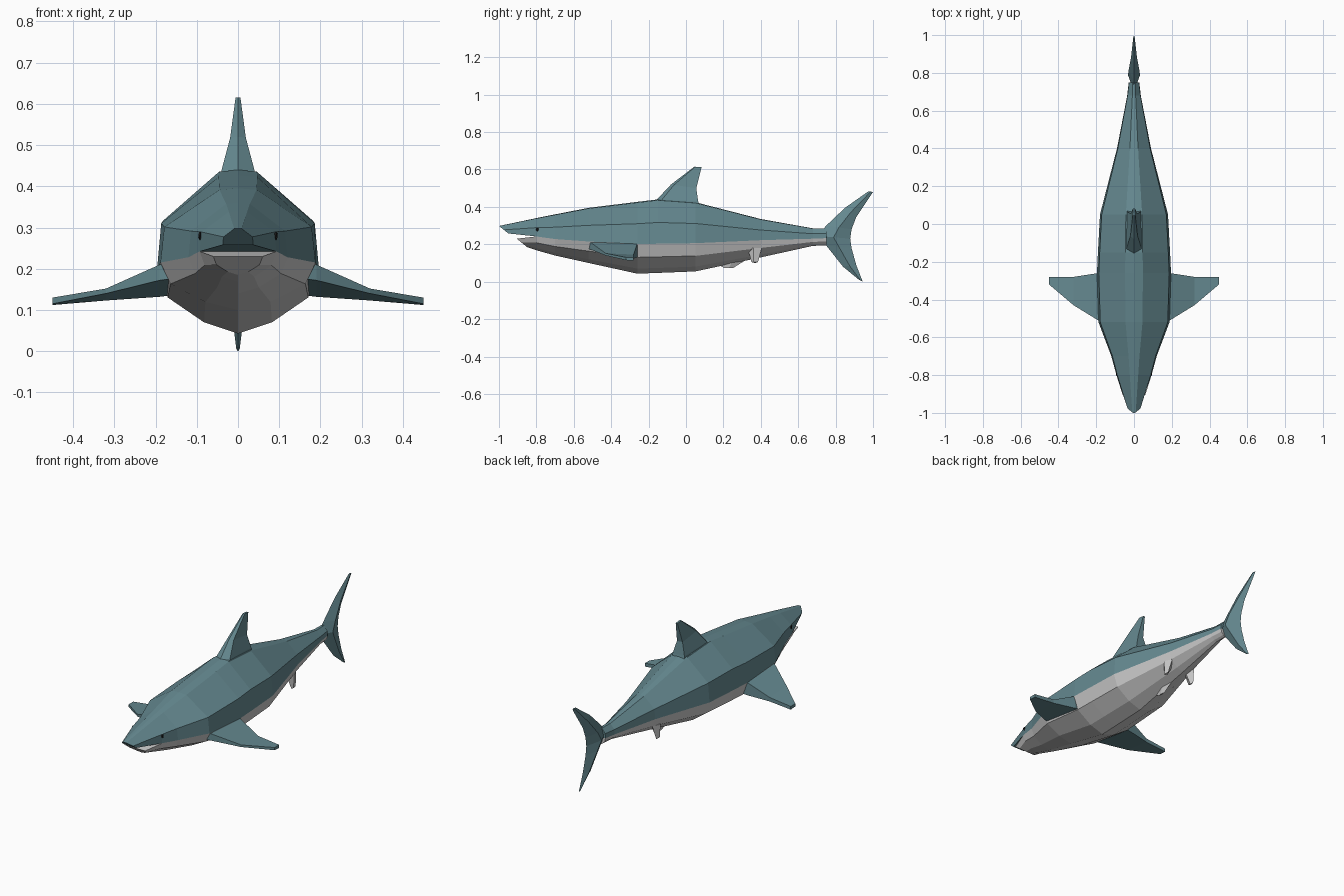
import bpy, bmesh
from mathutils import Vector

if "Cube" in bpy.data.objects:
    bpy.data.objects.remove(bpy.data.objects["Cube"])

teal = bpy.data.materials.new("teal_skin")
teal.diffuse_color = (0.13, 0.25, 0.28, 1)
teal.use_nodes = True
teal.node_tree.nodes["Principled BSDF"].inputs["Base Color"].default_value = teal.diffuse_color
grey = bpy.data.materials.new("grey_belly")
grey.diffuse_color = (0.6, 0.6, 0.6, 1)
grey.use_nodes = True
grey.node_tree.nodes["Principled BSDF"].inputs["Base Color"].default_value = grey.diffuse_color
black = bpy.data.materials.new("black_eye")
black.diffuse_color = (0.01, 0.01, 0.01, 1)
black.use_nodes = True
black.node_tree.nodes["Principled BSDF"].inputs["Base Color"].default_value = black.diffuse_color


def loft(bm, rings, mat=0):
    """Skin a row of closed rings and cap both ends."""
    rows = [[bm.verts.new(p) for p in r] for r in rings]
    n = len(rows[0])
    faces = [bm.faces.new(rows[0]), bm.faces.new(rows[-1])]
    for a, b in zip(rows, rows[1:]):
        for i in range(n):
            j = (i + 1) % n
            faces.append(bm.faces.new((a[i], a[j], b[j], b[i])))
    for f in faces:
        f.material_index = mat
    return rows


def finish(bm, name, *mats):
    bmesh.ops.recalc_face_normals(bm, faces=bm.faces)
    me = bpy.data.meshes.new(name)
    bm.to_mesh(me)
    bm.free()
    ob = bpy.data.objects.new(name, me)
    bpy.context.collection.objects.link(ob)
    for m in mats:
        me.materials.append(m)
    return ob


def part(name, rings, *mats):
    bm = bmesh.new()
    loft(bm, rings)
    return finish(bm, name, *mats)


def mirrored(name, rings, *mats):
    for side, s in (("left", 1), ("right", -1)):
        part(f"{name}_{side}", [[(s * x, y, z) for x, y, z in r] for r in rings], *mats)


# Body: y, half width, back height, seam height, belly height
trunk = [
    (-0.80, 0.093, 0.340, 0.242, 0.168),
    (-0.70, 0.120, 0.360, 0.228, 0.140),
    (-0.52, 0.188, 0.395, 0.215, 0.100),
    (-0.26, 0.196, 0.427, 0.202, 0.043),
    (-0.15, 0.191, 0.440, 0.203, 0.047),
    (0.05, 0.180, 0.425, 0.206, 0.055),
    (0.40, 0.090, 0.335, 0.222, 0.130),
    (0.68, 0.036, 0.285, 0.230, 0.192),
    (0.75, 0.028, 0.285, 0.233, 0.193),
]
BACK = [(1, 0), (0.95, 0.48), (0.24, 0.98), (0, 1)]
BELLY = [(1, 0), (0.87, 0.45), (0.42, 0.83), (0, 1)]


def section(shape, y, w, seam, end, lean=0):
    half = [(w * u, y + lean * (1 - v), seam + v * (end - seam)) for u, v in shape]
    return half + [(-x, yy, z) for x, yy, z in half[-2::-1]]


# Upper half with overhanging snout, lower half with shorter jaw
bm = bmesh.new()
upper = [section(BACK, -1.0, 0.037, 0.258, 0.298, 0.05)]
upper += [section(BACK, y, w, s, t) for y, w, t, s, b in trunk]
lower = [section(BELLY, -0.85, 0.06, 0.230, 0.185, -0.055)]
lower += [section(BELLY, y, w, s, b) for y, w, t, s, b in trunk]
seam = set()
for mat, rings in enumerate((upper, lower)):
    for row in loft(bm, rings, mat)[1:]:
        seam |= {row[0], row[-1]}
# Remove the inner wall along the seam, then weld the halves behind the mouth
inner = [f for f in bm.faces if all(v in seam for v in f.verts)]
bmesh.ops.delete(bm, geom=inner, context='FACES')
bmesh.ops.remove_doubles(bm, verts=bm.verts, dist=0.0005)
finish(bm, "body", teal, grey)


# Upright fins: leading (y, z), trailing (y, z), half thickness
def blade(le, te, w, stops):
    a, b = Vector((0, *le)), Vector((0, *te))
    right = [a.lerp(b, t) + Vector((w * k, 0, 0)) for t, k in stops]
    left = [a.lerp(b, t) - Vector((w * k, 0, 0)) for t, k in reversed(stops)]
    return [a] + right + ([b] if stops[-1][0] < 1 else []) + left


WEDGE = [(0.12, 1), (1, 0.9)]
DIAMOND = [(0.5, 1)]

dorsal = [
    ((-0.17, 0.42), (0.07, 0.405), 0.042),
    ((-0.155, 0.44), (0.065, 0.43), 0.040),
    ((-0.08, 0.52), (0.055, 0.50), 0.019),
    ((0.045, 0.615), (0.083, 0.612), 0.006),
]
part("dorsal_fin", [blade(*s, WEDGE) for s in dorsal], teal)

tail = [
    ((0.975, 0.483), (1.0, 0.480), 0.004),
    ((0.85, 0.395), (0.91, 0.345), 0.016),
    ((0.75, 0.300), (0.885, 0.28), 0.028),
    ((0.70, 0.245), (0.878, 0.23), 0.032),
    ((0.75, 0.193), (0.885, 0.18), 0.026),
    ((0.84, 0.080), (0.91, 0.09), 0.014),
    ((0.925, 0.010), (0.945, 0.0), 0.004),
]
part("tail_fin", [blade(*s, DIAMOND) for s in tail], teal)

anal = [
    ((0.16, 0.10), (0.35, 0.135), 0.018),
    ((0.205, 0.072), (0.25, 0.072), 0.005),
]
part("anal_fin", [blade(*s, DIAMOND) for s in anal], grey)


# Paired fins: x, leading y, its top and bottom z, trailing y, its top and bottom z
def slab(x, y0, t0, b0, y1, t1, b1):
    return [(x, y0, t0), (x, y1, t1), (x, y1, b1), (x, y0, b0)]


mirrored("pectoral_fin", [
    slab(0.165, -0.52, 0.215, 0.175, -0.26, 0.21, 0.135),
    slab(0.190, -0.51, 0.210, 0.172, -0.26, 0.205, 0.132),
    slab(0.320, -0.43, 0.152, 0.140, -0.28, 0.145, 0.123),
    slab(0.450, -0.32, 0.130, 0.115, -0.28, 0.130, 0.112),
], teal)

mirrored("pelvic_fin", [
    [(0.07, 0.33, 0.18), (0.095, 0.36, 0.18), (0.075, 0.405, 0.18), (0.045, 0.37, 0.16)],
    [(0.083, 0.35, 0.105), (0.09, 0.36, 0.105), (0.086, 0.385, 0.105), (0.078, 0.37, 0.1)],
], grey)

# Eyes
for side, s in (("left", 1), ("right", -1)):
    bm = bmesh.new()
    bmesh.ops.create_icosphere(bm, subdivisions=1, radius=1)
    bmesh.ops.scale(bm, vec=(0.005, 0.008, 0.011), verts=bm.verts)
    bmesh.ops.translate(bm, vec=(s * 0.092, -0.795, 0.28), verts=bm.verts)
    finish(bm, f"eye_{side}", black)
